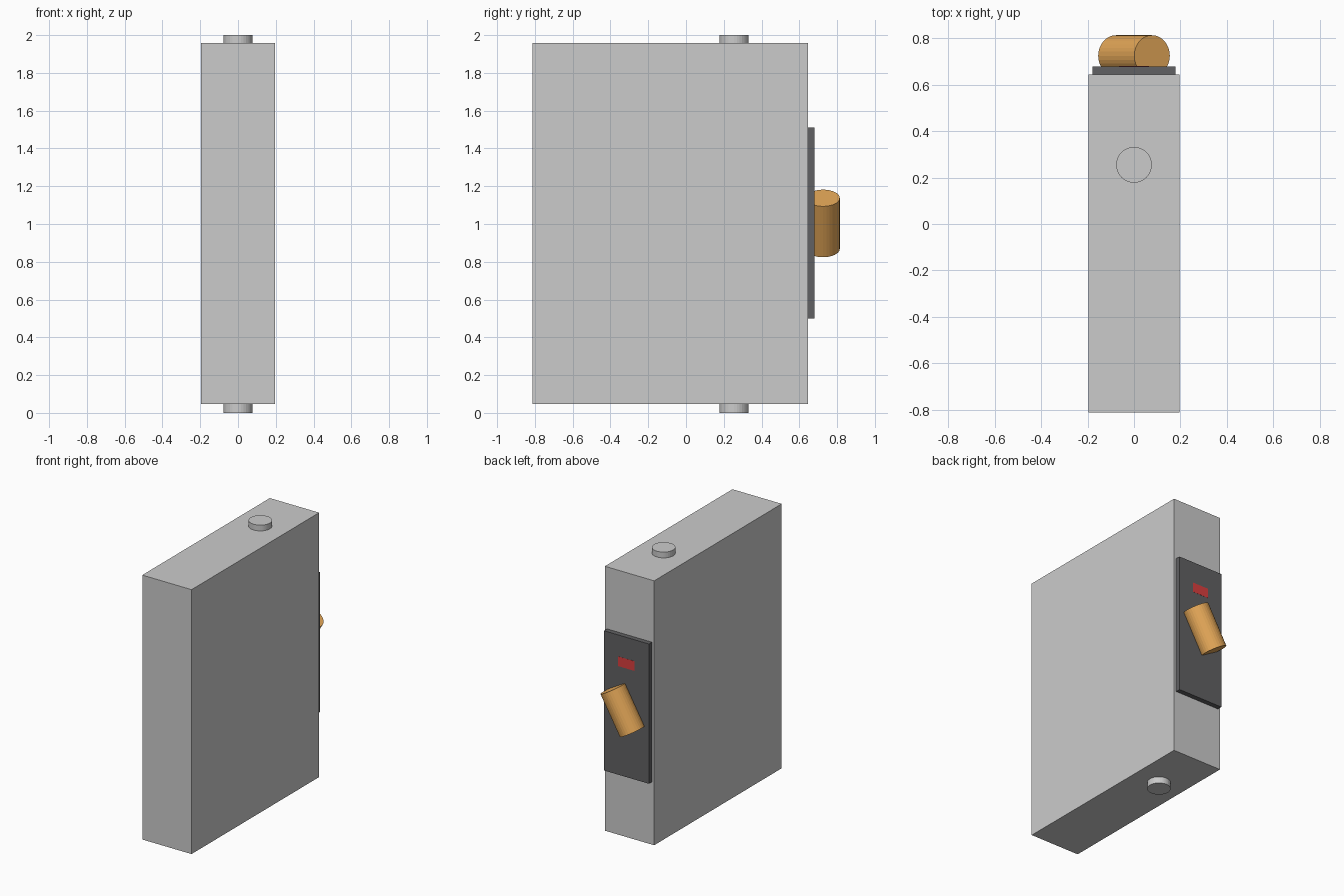
import bpy
from math import radians

if "Cube" in bpy.data.objects:
    bpy.data.objects.remove(bpy.data.objects["Cube"])


def material(name, rgb):
    mat = bpy.data.materials.new(name)
    mat.diffuse_color = (*rgb, 1)
    mat.use_nodes = True
    mat.node_tree.nodes["Principled BSDF"].inputs["Base Color"].default_value = mat.diffuse_color
    return mat


def finish(name, mat):
    obj = bpy.context.object
    obj.name = name
    if mat:
        obj.data.materials.append(mat)
    return obj


def box(name, lo, hi, mat=None):
    centre = [(a + b) / 2 for a, b in zip(lo, hi)]
    bpy.ops.mesh.primitive_cube_add(size=1, location=centre)
    bpy.context.object.scale = [b - a for a, b in zip(lo, hi)]
    bpy.ops.object.transform_apply(location=False, rotation=False, scale=True)
    return finish(name, mat)


def cylinder(name, radius, depth, centre, tilt=0, mat=None):
    bpy.ops.mesh.primitive_cylinder_add(vertices=32, radius=radius, depth=depth,
                                        location=centre, rotation=(0, tilt, 0))
    return finish(name, mat)


dark = material("dark_grey", (0.12, 0.12, 0.125))
orange = material("orange", (0.8, 0.4, 0.1))
red = material("red", (0.7, 0.05, 0.05))

# main slab
box("body", (-0.197, -0.812, 0.047), (0.197, 0.645, 1.958))

# pivot pins on the top and bottom
for name, z in (("bottom_pin", 0.03), ("top_pin", 1.97)):
    cylinder(name, 0.077, 0.06, (0, 0.255, z))

# backing plate with a plain flat marker
box("back_plate", (-0.179, 0.645, 0.5), (0.179, 0.68, 1.51), dark)
box("marker", (-0.065, 0.678, 1.285), (0.065, 0.681, 1.355), red)

# tilted handle, partly sunk into the plate
cylinder("handle", 0.0885, 0.311, (0, 0.7255, 1.003), radians(30), orange)
